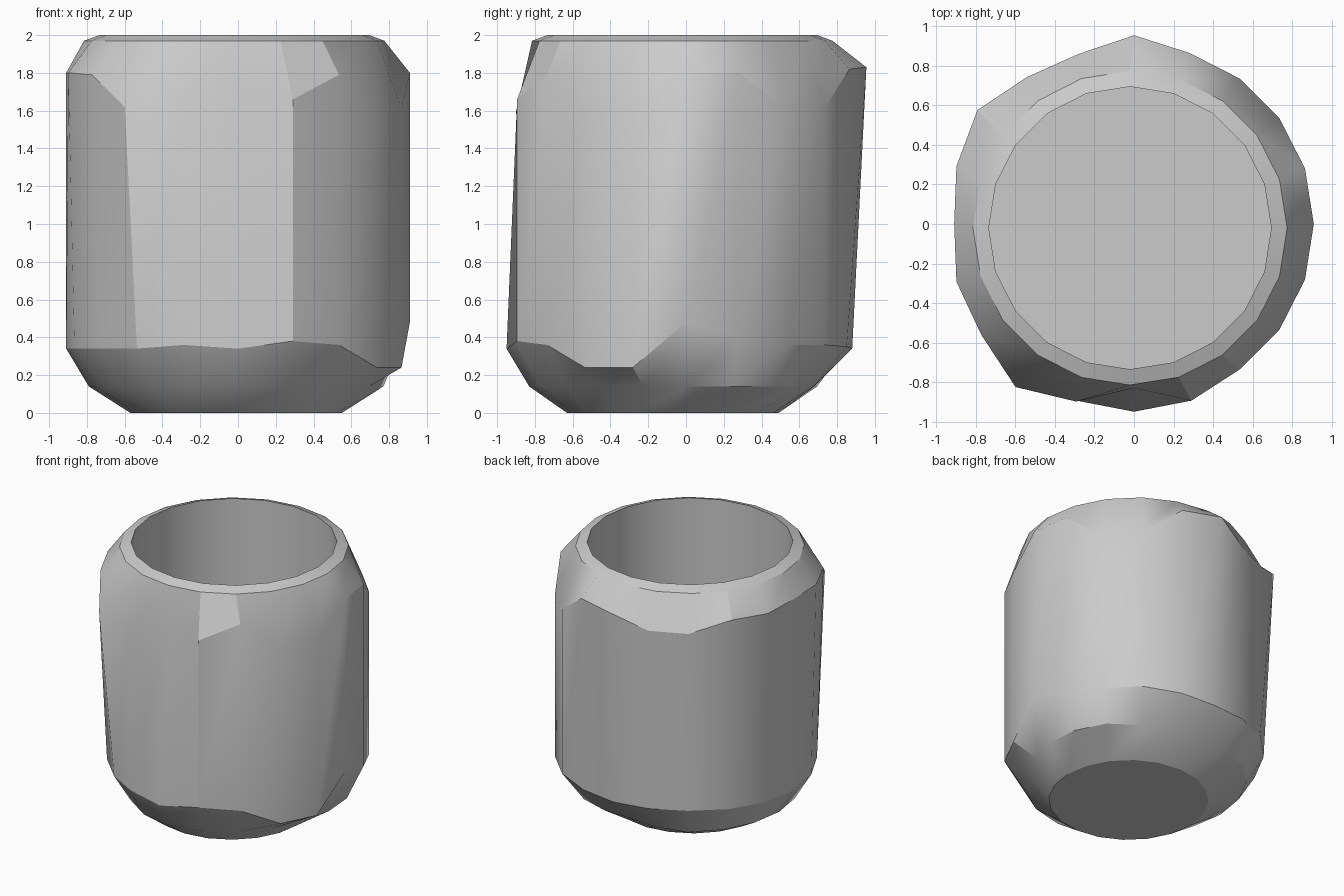
import bpy, bmesh, math

if "Cube" in bpy.data.objects:
    bpy.data.objects.remove(bpy.data.objects["Cube"])

N = 20  # sides, starting at +x and going counter-clockwise

# chipped shoulder heights around the cup
upper_z = [1.80, 1.80, 1.61, 1.62, 1.82, 1.83, 1.72, 1.72, 1.83, 1.80,
           1.80, 1.80, 1.79, 1.62, 1.60, 1.68, 1.66, 1.79, 1.60, 1.61]
lower_z = [0.48, 0.40, 0.36, 0.36, 0.35, 0.34, 0.35, 0.36, 0.35, 0.34,
           0.34, 0.34, 0.34, 0.34, 0.36, 0.34, 0.38, 0.36, 0.24, 0.24]
R = 0.91
upper_r = {5: 0.955, 6: 0.905, 7: 0.92, 8: 0.98, 9: 0.945,
           11: 0.945, 12: 0.955, 13: 1.02, 14: 0.945, 15: 0.83, 16: 0.94}
lower_r = {4: 0.895, 5: 0.88, 6: 0.89, 14: 0.94, 15: 0.95, 16: 0.94}
# where the chipped base bevel is flatter
mid_r = {3: 0.75, 4: 0.71, 5: 0.68, 6: 0.73, 15: 0.83, 14: 0.82, 16: 0.81,
         17: 0.78, 18: 0.76, 19: 0.73, 0: 0.77}

bm = bmesh.new()


def ring(radius, z, cx=0.0, cy=0.0):
    verts = []
    for i in range(N):
        a = 2 * math.pi * i / N
        r = radius(i) if callable(radius) else radius
        h = z(i) if callable(z) else z
        verts.append(bm.verts.new((cx + r * math.cos(a), cy + r * math.sin(a), h)))
    return verts


rings = [
    # outside, base to rim
    ring(0.56, 0.0, -0.01, -0.07),
    ring(lambda i: mid_r.get(i, 0.79), 0.14),
    ring(lambda i: lower_r.get(i, R), lambda i: lower_z[i]),
    ring(lambda i: upper_r.get(i, R), lambda i: upper_z[i]),
    ring(0.795, 1.97, -0.02, -0.02),
    # rim and straight inside wall down to the floor
    ring(0.715, 2.0, -0.02, -0.02),
    ring(0.715, 0.20, -0.02, -0.02),
]
for low, high in zip(rings, rings[1:]):
    for i in range(N):
        j = (i + 1) % N
        bm.faces.new((low[i], low[j], high[j], high[i]))
bm.faces.new(rings[0][::-1])
bm.faces.new(rings[-1])
bmesh.ops.recalc_face_normals(bm, faces=bm.faces)

mesh = bpy.data.meshes.new("cup")
bm.to_mesh(mesh)
bm.free()
cup = bpy.data.objects.new("cup", mesh)
bpy.context.collection.objects.link(cup)

# smooth sides, crisp rim and chamfers
bpy.context.view_layer.objects.active = cup
cup.select_set(True)
bpy.ops.object.shade_smooth_by_angle(angle=math.radians(27))
